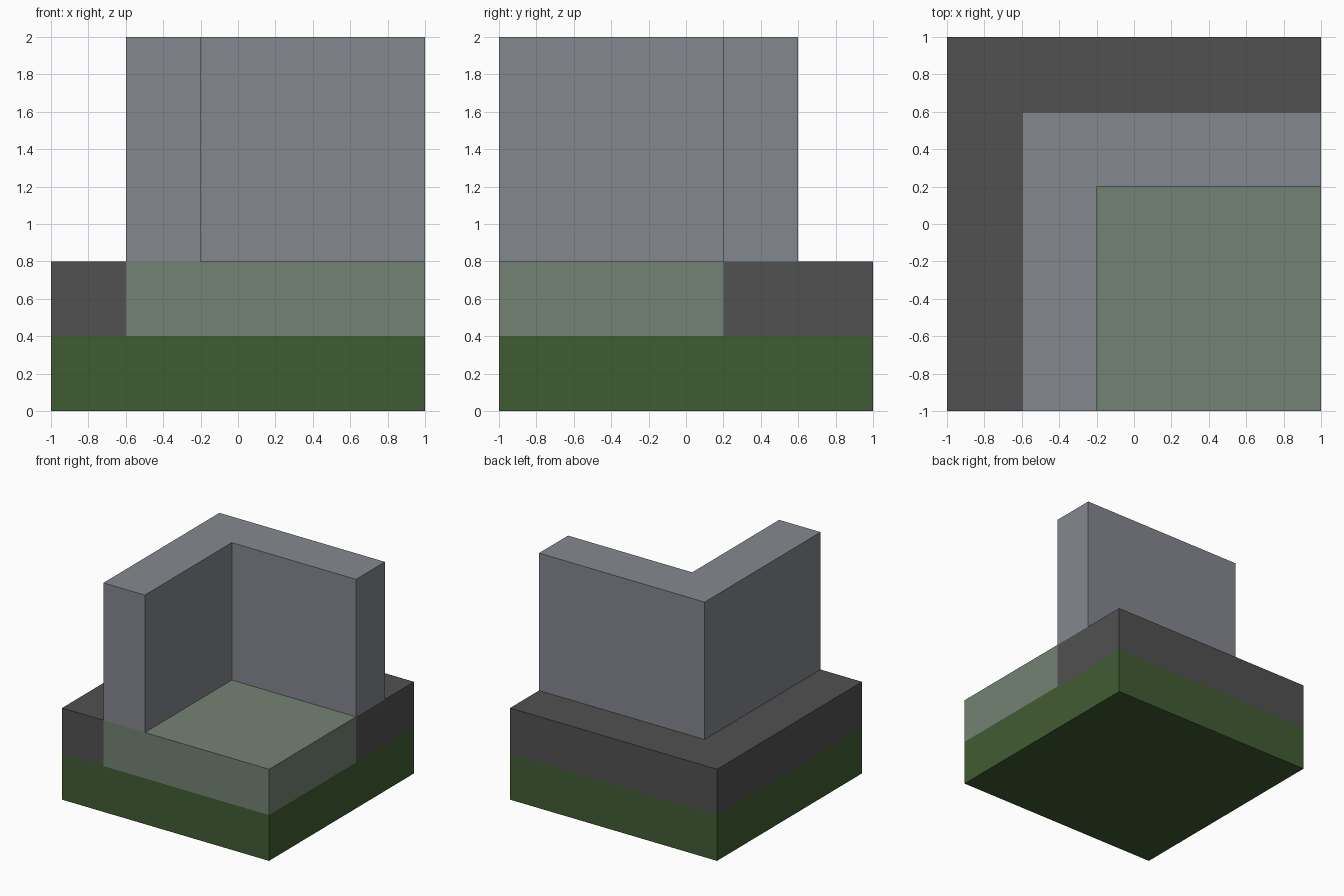
import bpy
import bmesh

cube = bpy.data.objects.get("Cube")
if cube:
    bpy.data.objects.remove(cube, do_unlink=True)


def material(name, rgb):
    # Convert display RGB (0-255) to linear values
    lin = [(c / 255 / 12.92) if c / 255 <= 0.04045
           else ((c / 255 + 0.055) / 1.055) ** 2.4 for c in rgb]
    mat = bpy.data.materials.new(name)
    mat.use_nodes = True
    mat.diffuse_color = (*lin, 1)
    bsdf = mat.node_tree.nodes["Principled BSDF"]
    bsdf.inputs["Base Color"].default_value = (*lin, 1)
    bsdf.inputs["Roughness"].default_value = 0.9
    return mat


def prism(name, outline, z0, z1, mat):
    # Extrude a counter-clockwise ground outline from z0 up to z1
    bm = bmesh.new()
    face = bm.faces.new([bm.verts.new((x, y, z0)) for x, y in outline])
    result = bmesh.ops.extrude_face_region(bm, geom=[face], use_keep_orig=True)
    top = [v for v in result["geom"] if isinstance(v, bmesh.types.BMVert)]
    bmesh.ops.translate(bm, verts=top, vec=(0, 0, z1 - z0))
    bmesh.ops.recalc_face_normals(bm, faces=bm.faces)
    mesh = bpy.data.meshes.new(name)
    bm.to_mesh(mesh)
    bm.free()
    mesh.materials.append(mat)
    obj = bpy.data.objects.new(name, mesh)
    bpy.context.collection.objects.link(obj)
    return obj


def rect(x0, y0, x1, y1):
    return [(x0, y0), (x1, y0), (x1, y1), (x0, y1)]


def corner(x0, x1, y0, y1):
    # L outline: arm x0..x1 runs along the left edge, arm y0..y1 along the back
    return [(x0, -1), (x1, -1), (x1, y0), (1, y0), (1, y1), (x0, y1)]


grass = material("grass green", (64, 92, 51))
paving = material("dark paving", (81, 81, 81))
floor = material("pale green floor", (117, 130, 116))
stone = material("blue grey wall", (132, 136, 143))

# Ground slab
prism("ground_slab", rect(-1, -1, 1, 1), 0, 0.4, grass)
# Pavement wrapping the outer sides of the corner
prism("pavement", corner(-1, -0.6, 0.2, 1), 0.4, 0.8, paving)
# Interior floor, running beneath the side wall
prism("floor", rect(-0.6, -1, 1, 0.2), 0.4, 0.8, floor)
# Corner wall
prism("corner_wall", corner(-0.6, -0.2, 0.2, 0.6), 0.8, 2, stone)
